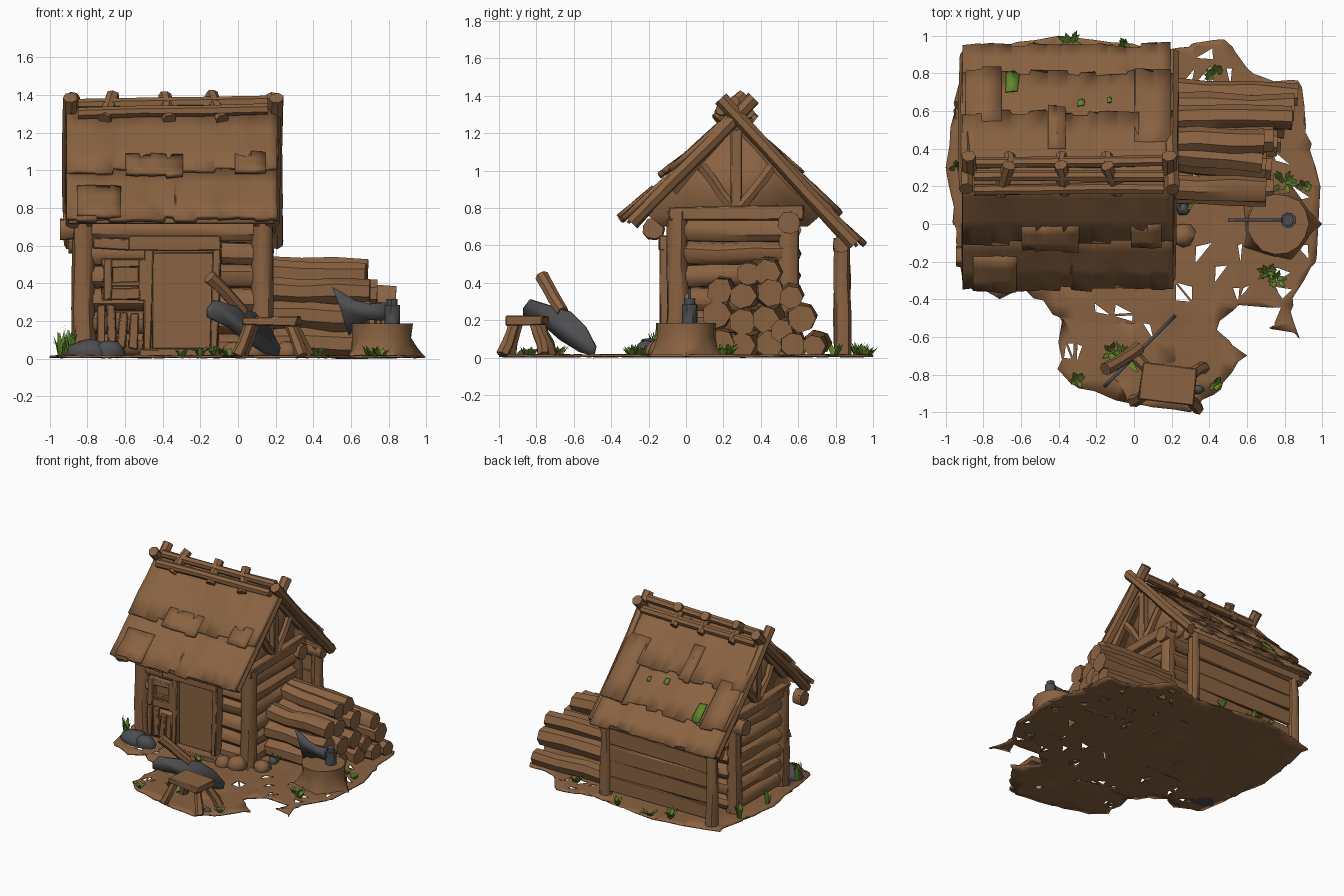
import bpy, bmesh, math, random
from mathutils import Vector, Matrix

random.seed(4)
if "Cube" in bpy.data.objects:
    bpy.data.objects.remove(bpy.data.objects["Cube"])


def material(name, rgb):
    m = bpy.data.materials.new(name)
    m.use_nodes = True
    m.diffuse_color = (*rgb, 1)
    m.node_tree.nodes["Principled BSDF"].inputs["Base Color"].default_value = (*rgb, 1)
    return m


WOOD = material("brown wood", (0.255, 0.124, 0.054))
METAL = material("dark grey", (0.075, 0.076, 0.08))
GRASS = material("grass green", (0.12, 0.25, 0.026))


def jit(a):
    return random.uniform(-a, a)


def finish(name, bm, mat, thick=0, bevel=0):
    me = bpy.data.meshes.new(name)
    bmesh.ops.recalc_face_normals(bm, faces=bm.faces)
    bm.to_mesh(me)
    bm.free()
    me.materials.append(mat)
    me.shade_smooth()
    me.set_sharp_from_angle(angle=math.radians(40))
    ob = bpy.data.objects.new(name, me)
    bpy.context.collection.objects.link(ob)
    if thick:
        mod = ob.modifiers.new("Thickness", 'SOLIDIFY')
        mod.thickness, mod.offset = thick, 0
    if bevel:
        mod = ob.modifiers.new("Worn edges", 'BEVEL')
        mod.width, mod.segments = bevel, 1
    return ob


def log(name, a, b, r, r2=None, sides=9, mat=WOOD, wobble=0.006):
    """Slightly crooked round timber between two points."""
    a, b = Vector(a), Vector(b)
    rot = (b - a).to_track_quat('Z', 'Y').to_matrix()
    r2 = r2 or r
    bm = bmesh.new()
    rings = []
    for k in range(4):
        t = k / 3
        off = Vector((jit(wobble), jit(wobble), 0))
        rad = r + (r2 - r) * t
        ring = []
        for i in range(sides):
            w = i * math.tau / sides
            p = Vector((math.cos(w), math.sin(w), 0)) * (rad + jit(wobble) * 0.6)
            ring.append(bm.verts.new(a.lerp(b, t) + rot @ (p + off)))
        rings.append(ring)
    for lo, hi in zip(rings, rings[1:]):
        for i in range(sides):
            bm.faces.new((lo[i - 1], lo[i], hi[i], hi[i - 1]))
    bm.faces.new(rings[0])
    bm.faces.new(rings[-1])
    return finish(name, bm, mat)


def plank(name, lo, hi, tilt=0, axis='Y', mat=WOOD, rough=0.006):
    """Rough board given by its two opposite corners, tilted about its centre."""
    lo, hi = Vector(lo), Vector(hi)
    bm = bmesh.new()
    bmesh.ops.create_cube(bm, size=1, matrix=Matrix.Diagonal((*(hi - lo), 1)))
    for v in bm.verts:
        v.co += Vector((jit(rough), jit(rough) * 0.3, jit(rough)))
    bm.transform(Matrix.Translation((lo + hi) / 2) @ Matrix.Rotation(tilt, 4, axis))
    return finish(name, bm, mat, bevel=0.006)


def stone(name, c, size, mat):
    bm = bmesh.new()
    bmesh.ops.create_icosphere(bm, subdivisions=2, radius=1)
    for v in bm.verts:
        v.co = Vector(c) + Vector(size) * (1 + jit(0.1)) * v.co
        v.co.z = max(v.co.z, 0.005)
    return finish(name, bm, mat)


def sheet(name, points, mat, thick):
    bm = bmesh.new()
    bm.faces.new([bm.verts.new(p) for p in points])
    return finish(name, bm, mat, thick)


# Ground: ragged sheet cut into cells, with small torn gaps
outline = [(-.92, .9), (-.4, 1), (.2, .93), (.48, .98), (.65, .78), (.88, .76), (.92, .5), (.99, .2),
           (.97, -.18), (.83, -.41), (.87, -.6), (.73, -.56), (.77, -.43), (.55, -.43), (.44, -.55),
           (.59, -.7), (.45, -.88), (.3, -1), (0, -.95), (-.3, -.87), (-.4, -.78), (-.38, -.5),
           (-.6, -.33), (-.73, -.39), (-.9, -.3), (-.95, 0), (-1, .3), (-.95, .6)]
bm = bmesh.new()
bm.faces.new([bm.verts.new((x, y, 0.01)) for x, y in outline])
bmesh.ops.triangulate(bm, faces=bm.faces)
for k in range(-9, 10):
    for axis in ((1, 0, 0), (0, 1, 0)):
        bmesh.ops.bisect_plane(bm, geom=bm.verts[:] + bm.edges[:] + bm.faces[:],
                               plane_co=Vector(axis) * k * 0.105, plane_no=axis)
bmesh.ops.triangulate(bm, faces=bm.faces)
for v in bm.verts:
    if max(abs(v.co.x), abs(v.co.y)) < 0.97:
        v.co += Vector((jit(0.015), jit(0.015), jit(0.003)))
open_faces = [f for f in bm.faces if f.calc_area() > 0.0025 and not any(e.is_boundary for e in f.edges)
              and (f.calc_center_median().y < -0.1 or f.calc_center_median().x > 0.2)]
gaps = random.sample(open_faces, min(42, len(open_faces)))
bmesh.ops.inset_individual(bm, faces=gaps, thickness=0.014)
bmesh.ops.delete(bm, geom=gaps, context='FACES')
finish("ground", bm, WOOD, 0.012)

# Posts and long beams
for x in (-0.82, 0.13):
    side = "left" if x > 0 else "right"
    log(f"front_post_{side}", (x, -0.045, 0.01), (x, -0.045, 0.78), 0.066, 0.058)
    log(f"back_post_{side}", (x, 0.55, 0.01), (x, 0.55, 0.78), 0.06, 0.056)
    log(f"lean_to_post_{side}", (x, 0.84, 0.01), (x, 0.835, 0.64), 0.048, 0.042)
log("front_beam_stub", (-0.945, -.17, .69), (-0.87, -.17, .69), .058)
log("back_beam", (-0.93, .55, .72), (0.2, .55, .72), .062)
log("lean_to_beam", (-0.9, .83, .6), (0.19, .83, .6), .045)

# Log walls
for k in range(6):
    z = 0.07 + k * 0.122
    log("front_wall_log", (-0.78, -0.015, z), (0.1, -0.015, z), 0.064)
    log("back_wall_log", (-0.8, 0.55, z), (0.12, 0.55, z), 0.06)
    for x in (-0.8, 0.11):
        log("side_wall_log", (x, -0.02, z), (x, 0.55, z), 0.064)

# Lean-to back boards
for k in range(4):
    z = 0.05 + k * 0.125
    plank("lean_to_board", (-0.84, 0.825, z), (0.14, 0.85, z + 0.122), jit(0.015), rough=0.01)

# Gables: panel, tie beam, king post, braces, rafters
for s, x in ((1, 0.1), (-1, -0.79)):
    sheet("gable_panel", [(x, -0.13, 0.7), (x, 0.65, 0.7), (x, 0.72, 0.76), (x, 0.25, 1.27),
                          (x, -0.2, 0.76)], WOOD, 0.03)
    o = x + s * 0.035
    plank("tie_beam", (o - 0.04, -0.09, 0.735), (o + 0.04, 0.63, 0.81), jit(0.01), 'X')
    plank("king_post", (o - 0.025, 0.24, 0.8), (o + 0.025, 0.3, 1.22))
    for d in (-1, 1):
        log("gable_brace", (o, 0.27 + d * 0.02, 0.81), (o, 0.27 + d * 0.19, 1.02), 0.03, sides=6)
        log("inner_rafter", (o, 0.25 + d * 0.02, 1.25), (o, 0.27 + d * 0.34, 0.89), 0.034, sides=6)
    e = x + s * 0.085
    log("front_rafter", (e, 0.36, 1.39), (e, -0.29, 0.72), 0.04, sides=7)
    log("back_rafter", (e + s * .015, 0.185, 1.385), (e + s * .015, 0.9, 0.605), 0.04, sides=7)

# Roof: courses of worn boards with ragged lower edges on both slopes
RIDGE = Vector((0, 0.25, 1.325))
EAVES = {"front": Vector((0, -0.34, 0.72)), "back": Vector((0, 0.95, 0.59))}
NORMAL = {"front": Vector((0, -.716, .698)), "back": Vector((0, .724, .69))}


def roof_course(side, t0, t1, x0=-0.915, x1=0.212, lift=0.014, name="roof_course"):
    bm = bmesh.new()
    xs, x = [], x0
    while x < x1 - 0.03:
        w = random.uniform(0.05, 0.12)
        xs += [x + 0.004, min(x + w, x1) - 0.004]
        x += w
    rows = []
    drops = [jit(0.02) for _ in xs]
    for k in range(4):
        t = t0 + (t1 - t0) * k / 3
        up = lift - 0.025 * (1 - k / 3)
        rows.append([bm.verts.new(RIDGE.lerp(EAVES[side], t + (drops[i // 2 * 2] + jit(.006)) * (k == 3))
                                  + Vector((px, 0, 0)) + NORMAL[side] * (up + jit(0.005)))
                     for i, px in enumerate(xs)])
    for a, b in zip(rows, rows[1:]):
        for i in range(len(xs) - 1):
            bm.faces.new((a[i], a[i + 1], b[i + 1], b[i]))
    finish(f"{name}_{side}", bm, WOOD, 0.028)


for side, courses in (("front", ((0.5, 0.975), (0.0, 0.56))),
                      ("back", ((0.7, 0.975), (0.38, 0.76), (0.0, 0.46)))):
    low = EAVES[side].lerp(RIDGE, .05)
    sheet(f"roof_deck_{side}", [p + Vector((x, 0, -.03)) for p, x in
                                ((RIDGE, -.9), (RIDGE, .19), (low, .19), (low, -.9))], WOOD, 0.02)
    for t0, t1 in courses:
        roof_course(side, t0, t1)
# Loose patch boards
for side, t0, t1, x0, x1 in (("front", .42, .62, -.6, -.28), ("front", .4, .6, -.02, .15),
                             ("front", .7, .98, -.86, -.62), ("back", .4, .78, -.9, -.7),
                             ("back", .25, .76, .0, .2), ("back", .2, .5, -.46, -.36)):
    roof_course(side, t0, t1, x0, x1, 0.034, "roof_patch")

# Ridge poles and leaning pegs
for y, z in ((0.185, 1.305), (0.33, 1.3), (0.255, 1.35)):
    log("ridge_pole", (-0.85, y, z), (0.16, y, z + 0.014), 0.031, sides=7)
for x, d in ((-0.69, .025), (-0.375, -.01), (-0.115, -.03)):
    log("ridge_peg", (x - d, 0.165, 1.27), (x + d, 0.31, 1.4), 0.036, sides=7)
    log("ridge_peg", (x + d, 0.37, 1.27), (x + d, 0.26, 1.36), 0.03, sides=7)

# Moss plates on the back slope
down = EAVES["back"] - RIDGE
for x, t, w, h in ((-0.645, 0.69, 0.037, 0.08), (-0.28, 0.53, 0.02, 0.025), (-0.13, 0.55, 0.012, 0.02)):
    mid = RIDGE + down * t + Vector((x, 0, 0)) + NORMAL["back"] * 0.034
    sheet("roof_moss", [mid + Vector((a * w, 0, 0)) + down * b * h for a, b in
                        ((-1, -1), (.7, -.9), (1, .6), (.2, 1), (-.9, .8))], GRASS, 0.009)

# Door, frame and doorstep
plank("door", (-0.455, -0.105, 0.05), (-0.12, -0.08, 0.565), rough=0.002)
plank("door_jamb_right", (-0.5, -0.14, 0.04), (-0.455, -0.06, 0.6), 0.02)
plank("door_jamb_left", (-0.145, -0.14, 0.04), (-0.095, -0.06, 0.6), 0.03)
plank("door_lintel", (-0.58, -0.145, 0.575), (-0.09, -0.06, 0.65), -0.01)
plank("doorstep", (-0.52, -0.17, 0), (-0.07, -0.06, 0.05))
plank("wall_cap", (-0.77, -0.1, 0.58), (-0.55, -0.06, 0.64), 0.05)

# Window frame, crossbar and rough boards below
plank("window_pane", (-0.71, -0.095, 0.32), (-0.5, -0.07, 0.52))
for x in (-0.715, -0.53):
    plank("window_upright", (x, -0.14, 0.31), (x + 0.05, -0.07, 0.53), jit(0.03))
for z, h in ((0.315, .055), (0.385, .02), (0.485, .045)):
    plank("window_bar", (-0.725, -0.135, z), (-0.49, -0.08, z + h), jit(0.03))
for k in range(4):
    x = -0.75 + k * 0.058
    plank("wall_board", (x, -0.1, 0.05), (x + 0.045, -0.07, 0.2 + 0.1 * random.random()), jit(0.08))

# Firewood pile
pile = [(.18, .08, .076, .74), (.31, .075, .072, .72), (.44, .08, .076, .78), (.57, .075, .07, .84),
        (.68, .07, .064, .87), (.17, .22, .078, .7), (.3, .2, .075, .73), (.43, .21, .075, .76),
        (.61, .21, .078, .85), (.52, .15, .066, .8), (.18, .35, .072, .7), (.31, .33, .075, .7),
        (.45, .34, .078, .74), (.56, .33, .066, .84), (.33, .44, .066, .68), (.43, .455, .075, .69)]
for y, z, r, x in pile:
    log("firewood_log", (0.16, y + 0.03 + jit(0.03), z + 0.015), (x, y, z), r, r * 0.97, 7, wobble=0.01)

# Chopping stump: rings with root flare
bm = bmesh.new()
rings = []
for r, z, root in ((.18, .005, .05), (.168, .05, .02), (.158, .11, 0), (.162, .185, 0)):
    rings.append([bm.verts.new(((r + root * (i % 3 == 0) + jit(.006)) * math.cos(i * math.tau / 15) + .765,
                                (r + root * (i % 3 == 0) * .6 + jit(.006)) * math.sin(i * math.tau / 15), z))
                  for i in range(15)])
for lo, hi in zip(rings, rings[1:]):
    for i in range(15):
        bm.faces.new((lo[i - 1], lo[i], hi[i], hi[i - 1]))
bm.faces.new(rings[-1])
finish("stump", bm, WOOD)

# Axe head stuck in the stump
blade = [(.5, .38), (.54, .36), (.62, .31), (.7, .29), (.8, .3), (.8, .2), (.7, .205), (.64, .18),
         (.59, .12), (.57, .17), (.545, .26)]
sheet("stump_axe_blade", [(x, 0.02, z) for x, z in blade], METAL, 0.016)
log("stump_axe_eye", (.82, .02, .18), (.82, .02, .285), .042, mat=METAL, wobble=.001)
log("stump_axe_cap", (.82, .02, .28), (.82, .02, .315), .03, mat=METAL, wobble=.001)

# Stool with splayed legs
turn = Matrix.Rotation(-0.12, 4, 'Z')
centre = Vector((0.18, -0.85, 0))
seat = plank("stool_seat", (-.145, -.1, .175), (.145, .1, .22))
seat.matrix_world = Matrix.Translation(centre) @ turn
for sx in (-1, 1):
    for sy in (-1, 1):
        foot = centre + turn @ Vector((sx * .175, sy * .11, .016))
        log("stool_leg", foot, centre + turn @ Vector((sx * .1, sy * .06, .185)), .034, .03, 6)

# Axe leaning behind the stool
leaning = [(-.865, .265), (-.83, .31), (-.7, .27), (-.62, .245), (-.54, .165), (-.485, .06), (-.495, .01),
           (-.565, .03), (-.67, .095), (-.75, .165), (-.865, .22)]
sheet("leaning_axe_blade", [(-.165 + (y + .87), y, z) for y, z in leaning], METAL, 0.018)
log("leaning_axe_handle", (-.15, -.78, .43), (.03, -.655, .25), .037, .034, 7)

# Stones
stone("grey_stone", (-.79, -.19, .03), (.13, .08, .075), METAL)
stone("grey_slab", (-.68, -.21, .04), (.08, .06, .06), METAL)
for x, y, r in ((.26, -.06, .065), (.08, -.13, .075), (-.02, -.16, .06)):
    stone("brown_stone", (x, y, .03), (r, r, r), WOOD)
stone("small_grey_stone", (.26, .08, .03), (.035, .035, .04), METAL)
stone("pebble", (.34, -.88, .015), (.03, .025, .025), METAL)

# Grass: broad blades fanning out from each tuft
tufts = [(-.89, -.16, .17, .03), (-.05, -.72, .05, .07), (-.12, -.68, .06, .04), (.8, .22, .07, .05),
         (.71, -.26, .06, .04), (.76, -.29, .05, .04), (.9, .2, .05, .03), (.43, .79, .07, .04),
         (-.5, .92, .08, .04), (-.94, .3, .14, .03), (-.92, .62, .13, .03), (.27, .1, .09, .03),
         (.43, -.85, .05, .03), (-.3, -.83, .05, .03), (-.34, .96, .05, .05), (-.05, .95, .07, .03),
         (-.2, -.22, .06, .03)]
for x, y, h, spread in tufts:
    bm = bmesh.new()
    for _ in range(12):
        w = random.uniform(0, math.tau)
        d = Vector((math.cos(w), math.sin(w), 0))
        side = Vector((-d.y, d.x, 0)) * 0.013
        base = Vector((x, y, 0.012)) + d * random.uniform(0, spread * 0.6)
        mid = base + d * spread * 0.4 + Vector((0, 0, h * 0.45))
        tip = base + d * spread + Vector((0, 0, h * random.uniform(0.5, 1)))
        bm.faces.new([bm.verts.new(p) for p in (base - side * .6, base + side * .6, mid + side, tip, mid - side)])
    finish("grass_tuft", bm, GRASS)
